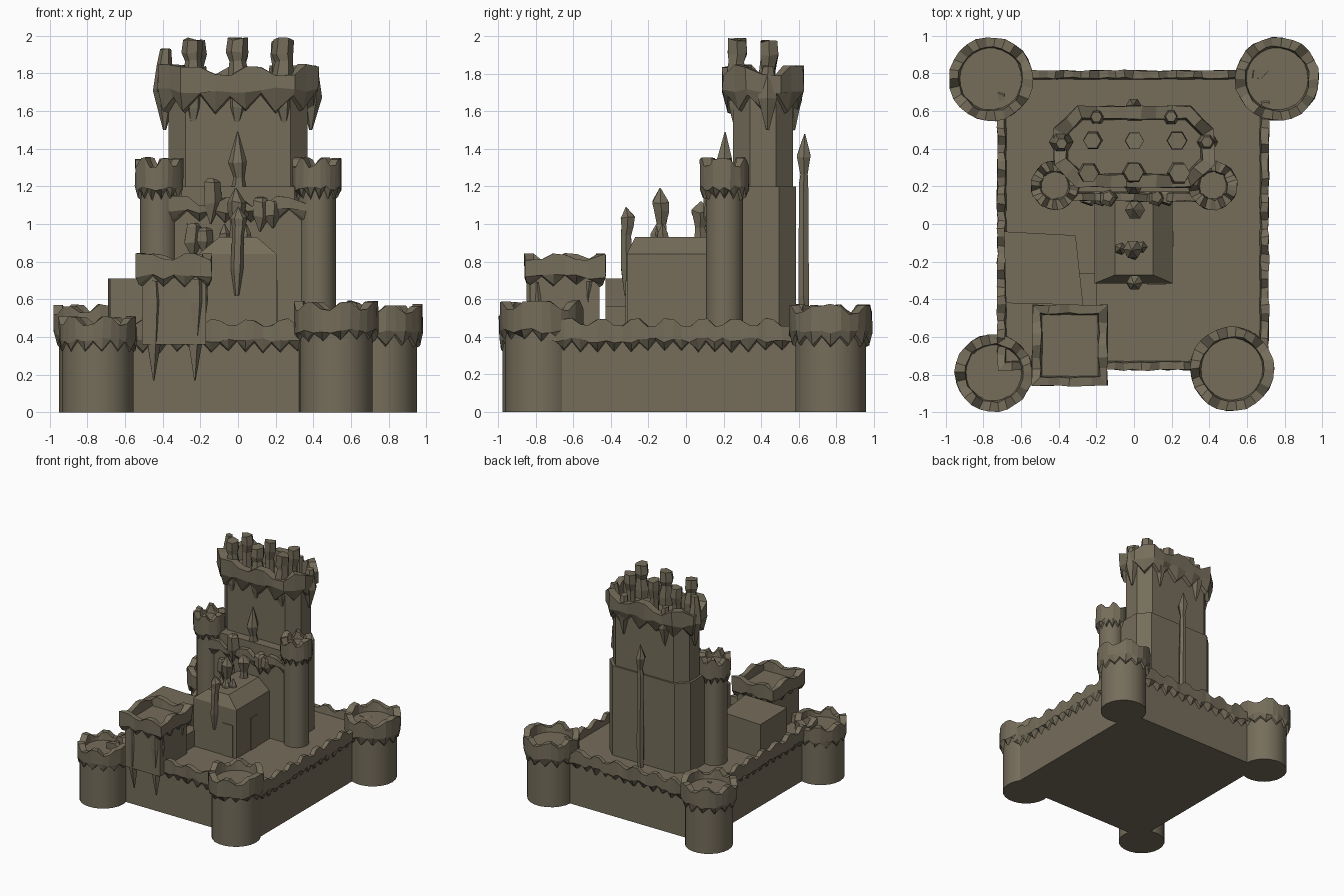
import bpy, bmesh, math, random
from mathutils import Vector

random.seed(7)
cube = bpy.data.objects.get("Cube")
if cube:
    bpy.data.objects.remove(cube, do_unlink=True)

stone = bpy.data.materials.new("weathered_stone")
stone.use_nodes = True
COLOUR = (0.18, 0.155, 0.105, 1)
stone.diffuse_color = COLOUR
stone.node_tree.nodes["Principled BSDF"].inputs["Base Color"].default_value = COLOUR
rnd = random.uniform


def loft(name, rings, cap_start=True, cap_end=True, smooth=False):
    """Skin a stack of closed rings."""
    bm = bmesh.new()
    rows = [[bm.verts.new(p) for p in ring] for ring in rings]
    n = len(rows[0])
    for a, b in zip(rows, rows[1:]):
        for i in range(n):
            j = (i + 1) % n
            bm.faces.new((a[i], a[j], b[j], b[i]))
    if cap_start:
        bm.faces.new(rows[0][::-1])
    if cap_end:
        bm.faces.new(rows[-1])
    bmesh.ops.recalc_face_normals(bm, faces=bm.faces)
    mesh = bpy.data.meshes.new(name)
    bm.to_mesh(mesh)
    bm.free()
    mesh.materials.append(stone)
    obj = bpy.data.objects.new(name, mesh)
    bpy.context.collection.objects.link(obj)
    if smooth:
        bpy.ops.object.select_all(action='DESELECT')
        obj.select_set(True)
        bpy.context.view_layer.objects.active = obj
        bpy.ops.object.shade_smooth_by_angle(angle=math.radians(30))
    return obj


def circle(x, y, r, n=22):
    return [Vector((x + r * math.cos(math.tau * i / n), y + r * math.sin(math.tau * i / n)))
            for i in range(n)]


def rect(x0, x1, y0, y1):
    return [Vector(p) for p in ((x0, y0), (x1, y0), (x1, y1), (x0, y1))]


def octagon(x, y0, y1, c):
    """Long octagon, symmetric in x, with chamfer c."""
    return [Vector(p) for p in ((c - x, y0), (x - c, y0), (x, y0 + c), (x, y1 - c),
                                (x - c, y1), (c - x, y1), (-x, y1 - c), (-x, y0 + c))]


def at(path, z):
    return [(p.x, p.y, z) for p in path]


def prism(name, path, z0, z1, smooth=False):
    return loft(name, [at(path, z0), at(path, z1)], smooth=smooth)


def resample(path, step):
    out = []
    for a, b in zip(path, path[1:] + path[:1]):
        n = max(1, round((b - a).length / step))
        out += [a.lerp(b, i / n) for i in range(n)]
    return out


def offset(path, d):
    """Move a counter-clockwise path outwards with mitred corners."""
    out = []
    for i, p in enumerate(path):
        a, b = (p - path[i - 1]).normalized(), (path[(i + 1) % len(path)] - p).normalized()
        na, nb = Vector((a.y, -a.x)), Vector((b.y, -b.x))
        m = (na + nb).normalized()
        out.append(p + m * d / max(0.5, m.dot(na)))
    return out


def parapet(name, path, z_low, z_band, z_top, floor, out=0.045, thick=0.05,
            step=0.05, teeth=0.05, rough=0.03):
    """Crumbling battlement: hanging corbel teeth, outer band, ragged top."""
    path = resample(path, step)
    n = len(path)
    notch = [rough * (1.4 if (i // 2) % 2 else 0) + rnd(0, rough * 0.5) for i in range(n)]

    def ring(d, zs, jit):
        return [(p.x + rnd(-jit, jit), p.y + rnd(-jit, jit), z)
                for p, z in zip(offset(path, d), zs)]
    foot = [z_low + (teeth if i % 2 else 0) + rnd(0, teeth * 0.3) for i in range(n)]
    tip = [z + 0.012 for z in foot]
    band = [z_band + rnd(-0.015, 0.015) for _ in range(n)]
    top = [z_top - k for k in notch]
    loft(name, [ring(-0.005, foot, 0), ring(out * 0.5, tip, 0.004), ring(out, band, 0.004),
                ring(out, top, 0.005), ring(out - thick, top, 0.006),
                ring(out - thick - 0.01, [floor - 0.02] * n, 0)], False, False)


def spike(name, x, y, z0, z1, profile, n=6):
    """Faceted pinnacle from (height fraction, radius) pairs."""
    rings = []
    for t, r in profile:
        z = z0 + (z1 - z0) * t
        rings.append([(p.x, p.y, z + rnd(-0.2, 0.2) * r) for p in
                      circle(x + rnd(-.006, .006), y + rnd(-.006, .006), r * rnd(0.92, 1.08), n)])
    loft(name, rings)


def round_tower(name, x, y, r, r_top, z_low, z_band, z_top, floor, z0=0.0, step=0.055):
    prism(name + "_body", circle(x, y, r), z0, floor, smooth=True)
    parapet(name + "_battlement", circle(x, y, r, 26), z_low, z_band, z_top, floor,
            out=r_top - r, step=step, thick=0.05)


# Ground platform and curtain wall
FLOOR = 0.42
prism("platform", rect(-0.69, 0.68, -0.74, 0.78), 0, FLOOR)
parapet("curtain_battlement", rect(-0.69, 0.68, -0.74, 0.78), 0.31, 0.38, 0.50, FLOOR,
        out=0.035, thick=0.04, step=0.045, rough=0.025)

# Corner towers
round_tower("back_left_tower", 0.76, 0.77, 0.19, 0.222, 0.34, 0.42, 0.575, 0.49)
round_tower("back_right_tower", -0.76, 0.77, 0.19, 0.222, 0.34, 0.42, 0.575, 0.49)
round_tower("front_left_tower", 0.52, -0.77, 0.195, 0.222, 0.37, 0.43, 0.595, 0.50)
round_tower("front_right_tower", -0.745, -0.79, 0.19, 0.205, 0.31, 0.38, 0.515, 0.44)

# Square bastion with long hanging buttresses
bastion = rect(-0.51, -0.17, -0.83, -0.46)
prism("bastion_body", bastion, 0.36, 0.76)
parapet("bastion_battlement", bastion, 0.66, 0.72, 0.845, 0.76, out=0.03, thick=0.045,
        step=0.06, rough=0.02)
for bx, by, low in ((-0.45, -0.79, 0.17), (-0.225, -0.79, 0.17), (-0.46, -0.52, 0.3), (-0.225, -0.52, 0.3)):
    spike("bastion_buttress", bx, by, low, 0.70,
          ((0, 0.004), (0.4, 0.045), (0.8, 0.065), (1, 0.06)), 5)

# Low store house beside the bastion
prism("store_house", [Vector(p) for p in ((-0.68, -0.42), (-0.27, -0.43), (-0.31, -0.06), (-0.69, -0.04))],
      FLOOR - 0.02, 0.71)
prism("store_step", rect(-0.3, -0.2, -0.43, -0.26), FLOOR - 0.02, 0.56)

# Great hall with hipped roof
hall = rect(-0.21, 0.205, -0.315, 0.14)
prism("hall_walls", hall, FLOOR - 0.02, 0.84)
loft("hall_roof", [at(hall, 0.84), at(rect(-0.10, 0.10, -0.27, 0.14), 0.93)], cap_start=False)
prism("hall_door", rect(0.07, 0.17, -0.321, -0.31), FLOOR, 0.70)
prism("hall_side_door", rect(0.2, 0.211, -0.12, -0.04), FLOOR, 0.70)

# Keep: lower stage, upper stage and battlement
prism("keep_lower", octagon(0.39, 0.17, 0.585, 0.09), FLOOR - 0.02, 1.20)
upper = octagon(0.37, 0.25, 0.57, 0.09)
prism("keep_upper", upper, 1.18, 1.70)
parapet("keep_battlement", upper, 1.58, 1.71, 1.85, 1.70, out=0.055, thick=0.065,
        step=0.075, teeth=0.08, rough=0.035)

# Front block of the keep with its gallery
front_block = rect(-0.34, 0.34, 0.15, 0.30)
prism("keep_front", front_block, FLOOR - 0.02, 1.09)
parapet("gallery_battlement", front_block, 1.0, 1.07, 1.15, 1.09, out=0.03, thick=0.04, step=0.07, teeth=0.06)
for gx, low, high in ((-0.24, 0.82, 1.0), (-0.18, 0.84, 0.98), (-0.14, 1.0, 1.24),
                      (0.12, 0.96, 1.14), (0.18, 0.98, 1.12)):
    spike("gallery_corbel", gx, 0.14, low, high, ((0, 0.005), (0.45, 0.05), (0.9, 0.045), (1, 0.03)), 5)

# Side turrets
for side, x in (("left", 0.42), ("right", -0.42)):
    round_tower(side + "_turret", x, 0.205, 0.1, 0.128, 1.12, 1.19, 1.355, 1.29, FLOOR - 0.02, 0.045)

# Tall merlons on the keep, hanging in front and standing inside
for x in (-0.24, 0.0, 0.24):
    spike("front_merlon", x, 0.27, 1.53, 1.98,
          ((0, 0.02), (0.2, 0.05), (0.55, 0.06), (0.75, 0.045), (0.85, 0.06), (1, 0.055)))
    spike("inner_merlon", x * 0.93, 0.44, 1.68, 1.97,
          ((0, 0.04), (0.5, 0.04), (0.75, 0.055), (1, 0.05)))
for s in (-1, 1):
    spike("side_corbel", s * 0.385, 0.43, 1.50, 1.93 if s < 0 else 1.84,
          ((0, 0.008), (0.5, 0.06), (0.8, 0.045), (1, 0.03)))
    spike("back_corbel", s * 0.2, 0.57, 1.50, 1.84, ((0, 0.008), (0.5, 0.05), (1, 0.03)))

# Pinnacles along the centre line
slim = ((0, 0.012), (0.3, 0.035), (0.68, 0.03), (0.78, 0.04), (0.88, 0.045), (1, 0.002))
short = ((0, 0.045), (0.35, 0.03), (0.6, 0.048), (0.75, 0.05), (1, 0.004))
spike("hall_front_pinnacle", 0, -0.315, 0.62, 1.09, slim)
spike("hall_ridge_pinnacle", -0.01, -0.135, 0.90, 1.19, short)
spike("hall_back_pinnacle", 0, 0.075, 0.90, 1.12, short)
spike("keep_front_pinnacle", 0, 0.205, 1.0, 1.49, ((0, 0.05), (0.4, 0.04), (0.5, 0.03), (0.68, 0.05), (1, 0.003)))
spike("keep_back_pinnacle", 0, 0.63, FLOOR - 0.02, 1.48,
      ((0, 0.025), (0.2, 0.035), (0.75, 0.03), (0.8, 0.022), (0.89, 0.04), (1, 0.003)))
for rx, ry in ((-0.07, -0.13), (0.04, -0.12), (0.0, -0.16)):
    spike("ridge_stub", rx, ry, 0.90, 1.0, ((0, 0.035), (0.5, 0.03), (1, 0.004)), 5)
